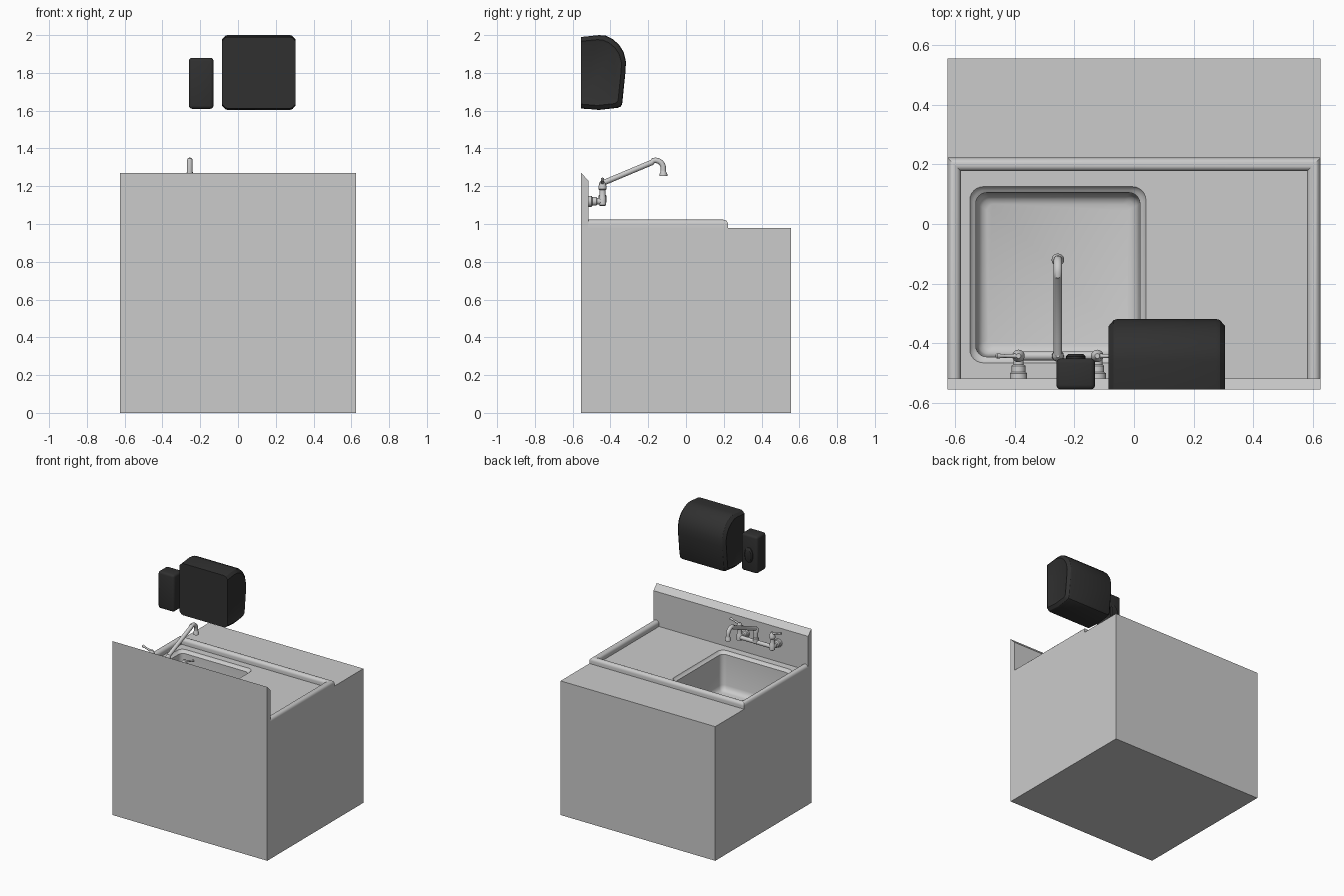
import bpy, bmesh, math
from mathutils import Vector

if "Cube" in bpy.data.objects:
    bpy.data.objects.remove(bpy.data.objects["Cube"])

dark = bpy.data.materials.new("dark_plastic")
dark.diffuse_color = (0.03, 0.03, 0.03, 1)
dark.use_nodes = True
dark.node_tree.nodes["Principled BSDF"].inputs["Base Color"].default_value = dark.diffuse_color


def finish(name, bm, smooth=35, mat=None):
    bmesh.ops.recalc_face_normals(bm, faces=bm.faces)
    me = bpy.data.meshes.new(name)
    bm.to_mesh(me)
    bm.free()
    ob = bpy.data.objects.new(name, me)
    bpy.context.collection.objects.link(ob)
    if mat:
        me.materials.append(mat)
    if smooth:
        bpy.ops.object.select_all(action='DESELECT')
        ob.select_set(True)
        bpy.context.view_layer.objects.active = ob
        bpy.ops.object.shade_smooth_by_angle(angle=math.radians(smooth))
    return ob


def loft(name, rings, smooth=35, mat=None):
    """Skin closed rings of equal length and cap both ends."""
    bm = bmesh.new()
    vs = [[bm.verts.new(p) for p in r] for r in rings]
    n = len(rings[0])
    for a, b in zip(vs, vs[1:]):
        for i in range(n):
            j = (i + 1) % n
            bm.faces.new((a[i], a[j], b[j], b[i]))
    bm.faces.new(vs[0])
    bm.faces.new(vs[-1])
    return finish(name, bm, smooth, mat)


def box(name, x, y, z, bevel=0, seg=2, mat=None):
    bm = bmesh.new()
    bmesh.ops.create_cube(bm, size=1)
    for v in bm.verts:
        v.co = [(r[0] + r[1]) / 2 + c * (r[1] - r[0]) for r, c in zip((x, y, z), v.co)]
    if bevel:
        bmesh.ops.bevel(bm, geom=bm.edges[:], offset=bevel, segments=seg, profile=0.5, affect='EDGES')
    return finish(name, bm, 35 if bevel else 0, mat)


def lathe(name, start, axis, steps, n=20):
    """Turned part: steps are (distance along axis, radius)."""
    q = Vector((0, 0, 1)).rotation_difference(Vector(axis))
    return loft(name, [[Vector(start) + q @ Vector((r * math.cos(2 * math.pi * i / n),
                r * math.sin(2 * math.pi * i / n), d)) for i in range(n)] for d, r in steps])


def rounded_rect(x0, x1, y0, y1, r, z, k=6):
    pts = []
    for c, (cx, cy) in enumerate(((x1 - r, y1 - r), (x0 + r, y1 - r), (x0 + r, y0 + r), (x1 - r, y0 + r))):
        for i in range(k + 1):
            a = math.pi / 2 * (c + i / k)
            pts.append((cx + r * math.cos(a), cy + r * math.sin(a), z))
    return pts


# Cabinet with the basin cut into its top
cabinet = box("cabinet", (-.625, .625), (-.555, .555), (0, .98))
basin = [(0, 1.0), (0, .98), (.004, .972), (.012, .966), (.02, .96), (.025, .74),
         (.03, .72), (.042, .706), (.058, .70)]
cutter = loft("basin_cutter", [rounded_rect(-.55 + t, .04 - t, -.465 + t, .125 - t, .045 - t * .4, z)
                               for t, z in basin])
cutter.hide_render = True
cutter.hide_viewport = True
cut = cabinet.modifiers.new("basin", 'BOOLEAN')
cut.object = cutter
cut.solver = 'EXACT'

# Rolled rim around left, front and right of the deck, mitred at the corners
prof = [(0, .975), (0, 1.0)] + [(.0225 - .0225 * math.cos(math.pi * i / 10), 1.0 + .0225 * math.sin(math.pi * i / 10))
                                for i in range(1, 10)] + [(.045, 1.0), (.045, .975)]
rim = []
for sx, y in ((-1, None), (-1, .222), (1, .222), (1, None)):
    rim.append([(sx * (.625 - t), -.52 if y is None else y - t, z) for t, z in prof])
loft("rolled_rim", rim)

# Backsplash with sloping top edge
splash = [(-.555, .97), (-.517, .97), (-.517, 1.23), (-.555, 1.27)]
loft("backsplash", [[(x, y, z) for y, z in splash] for x in (-.625, .625)], 0)

# Wall mounted tap: two valves, crossbar and swinging spout
CX, TY = -.255, -.442
for side, s in (("left", -1), ("right", 1)):
    x = CX + s * .132
    lathe(side + "_wall_flange", (x, -.52, 1.12), (0, 1, 0),
          [(0, .029), (.02, .029), (.024, .023), (.045, .023), (.05, .017), (.075, .017)])
    lathe(side + "_valve", (x, TY, 1.095), (0, 0, 1),
          [(0, .012), (.005, .019), (.045, .019), (.05, .016), (.085, .016), (.09, .021),
           (.105, .021), (.12, .015), (.132, .008)])
    lathe(side + "_lever", (x, TY, 1.215), (s, 0, .3), [(0, .009), (.02, .007), (.05, .006), (.076, .009), (.08, .004)], 12)
lathe("crossbar", (CX - .132, TY, 1.12), (1, 0, 0), [(0, .015), (.264, .015)])
lathe("spout_pivot", (CX, TY, 1.11), (0, 0, 1),
      [(0, .016), (.005, .02), (.04, .02), (.045, .015), (.08, .015), (.083, .019), (.1, .019), (.112, .015), (.122, .006)])

path = [(-.445, 1.215), (-.18, 1.326)]
path += [(-.162 + .042 * math.cos(math.radians(a)), 1.295 + .042 * math.sin(math.radians(a)))
         for a in range(105, -1, -15)] + [(-.12, 1.265)]
rings = []
for i, p in enumerate(path):
    a, b = path[max(i - 1, 0)], path[min(i + 1, len(path) - 1)]
    d = Vector((0, b[0] - a[0], b[1] - a[1])).normalized()
    u = Vector((1, 0, 0))
    w = d.cross(u)
    rings.append([Vector((CX, *p)) + .0145 * (u * math.cos(k * math.pi / 8) + w * math.sin(k * math.pi / 8))
                  for k in range(16)])
loft("spout", rings)
lathe("spout_nozzle", (CX, -.12, 1.285), (0, 0, -1), [(0, .014), (.012, .016), (.022, .021), (.03, .021)])

# Paper towel dispenser: curved side profile, chamfered toward both sides
side = [(-.555, 1.99), (-.46, 2.0), (-.425, 1.997), (-.39, 1.98), (-.355, 1.95), (-.33, 1.91), (-.318, 1.86),
        (-.32, 1.81), (-.338, 1.635), (-.345, 1.622), (-.36, 1.615), (-.46, 1.604), (-.555, 1.612)]


def towel_ring(x, t):
    return [(.11 + x, -.555 + (y + .555) * (1 - t / .24), 1.802 + (z - 1.802) * (1 - t / .2)) for y, z in side]


loft("towel_dispenser", [towel_ring(x, t) for x, t in
                         ((-.19, .034), (-.195, .024), (-.178, .004), (-.165, 0),
                          (.165, 0), (.178, .004), (.195, .024), (.19, .034))], 30, dark)

# Soap dispenser with oval push button
box("soap_dispenser", (-.26, -.13), (-.555, -.45), (1.61, 1.88), .016, 3, dark)
bm = bmesh.new()
rings = [[bm.verts.new((-.195 + .032 * f * math.cos(a * math.pi / 12), y, 1.735 + .055 * f * math.sin(a * math.pi / 12)))
          for a in range(24)] for y, f in ((-.46, 1), (-.443, 1), (-.436, .8))]
for a, b in zip(rings, rings[1:]):
    for i in range(24):
        bm.faces.new((a[i], a[(i + 1) % 24], b[(i + 1) % 24], b[i]))
bm.faces.new(rings[0])
bm.faces.new(rings[-1])
finish("soap_button", bm, 35, dark)
